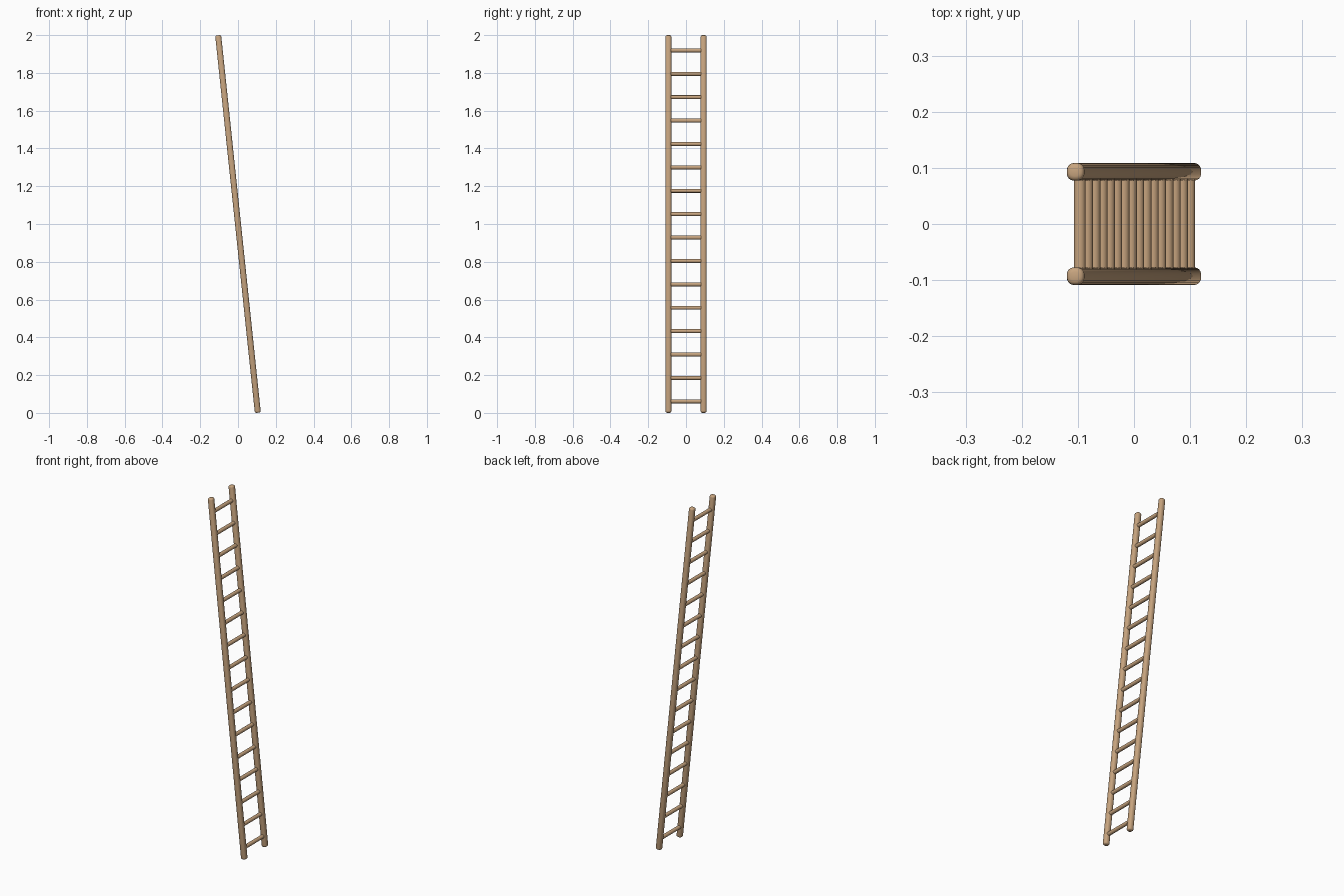
import bpy, bmesh, math
from mathutils import Matrix

if "Cube" in bpy.data.objects:
    bpy.data.objects.remove(bpy.data.objects["Cube"])

TILT = Matrix.Translation((0, 0, 1)) @ Matrix.Rotation(math.radians(-6), 4, 'Y')
RAIL_Y, RAIL_R, HALF_LEN = 0.093, 0.0158, 1.0046
RUNGS, RUNG_R, RUNG_HALF = 16, 0.0105, 0.086

wood = bpy.data.materials.new("wood")
wood.diffuse_color = (0.57, 0.37, 0.21, 1)
wood.use_nodes = True
wood.node_tree.nodes["Principled BSDF"].inputs["Base Color"].default_value = wood.diffuse_color


def finish(bm, name, local):
    bmesh.ops.recalc_face_normals(bm, faces=bm.faces)
    bm.transform(TILT @ local)
    me = bpy.data.meshes.new(name)
    bm.to_mesh(me)
    bm.free()
    me.materials.append(wood)
    ob = bpy.data.objects.new(name, me)
    bpy.context.collection.objects.link(ob)
    bpy.ops.object.select_all(action='DESELECT')
    ob.select_set(True)
    bpy.context.view_layer.objects.active = ob
    bpy.ops.object.shade_smooth_by_angle(angle=math.radians(50))


def pole(name, radius, half, ends, power, sides, local):
    """Pole along z with a softly squared section; ends = (inset, scale) steps from the tip."""
    bm = bmesh.new()
    steps = [(-half + d, s) for d, s in ends] + [(half - d, s) for d, s in reversed(ends)]
    rings = []
    for z, s in steps:
        ring = []
        for i in range(sides):
            a = 2 * math.pi * i / sides
            c, n = math.cos(a), math.sin(a)
            k = radius * s / (abs(c) ** power + abs(n) ** power) ** (1 / power)
            ring.append(bm.verts.new((k * c, k * n, z)))
        rings.append(ring)
    for lo, hi in zip(rings, rings[1:]):
        for i in range(sides):
            j = (i + 1) % sides
            bm.faces.new((lo[i], lo[j], hi[j], hi[i]))
    bm.faces.new(rings[0])
    bm.faces.new(rings[-1])
    finish(bm, name, local)


# Side rails with rounded ends
ROUND = [(0, 0.5), (0.0015, 0.75), (0.004, 0.92), (0.009, 1)]
for side, y in (("front", -RAIL_Y), ("back", RAIL_Y)):
    pole(f"{side}_rail", RAIL_R, HALF_LEN, ROUND, 2.5, 24, Matrix.Translation((0, y, 0)))

# Rungs, evenly spaced between the rails
lay = Matrix.Rotation(math.radians(90), 4, 'X')
for i in range(RUNGS):
    h = -0.944 + i * 1.868 / (RUNGS - 1)
    pole(f"rung_{i + 1}", RUNG_R, RUNG_HALF, [(0, 1)], 2, 20,
         Matrix.Translation((0, 0, h)) @ lay)
